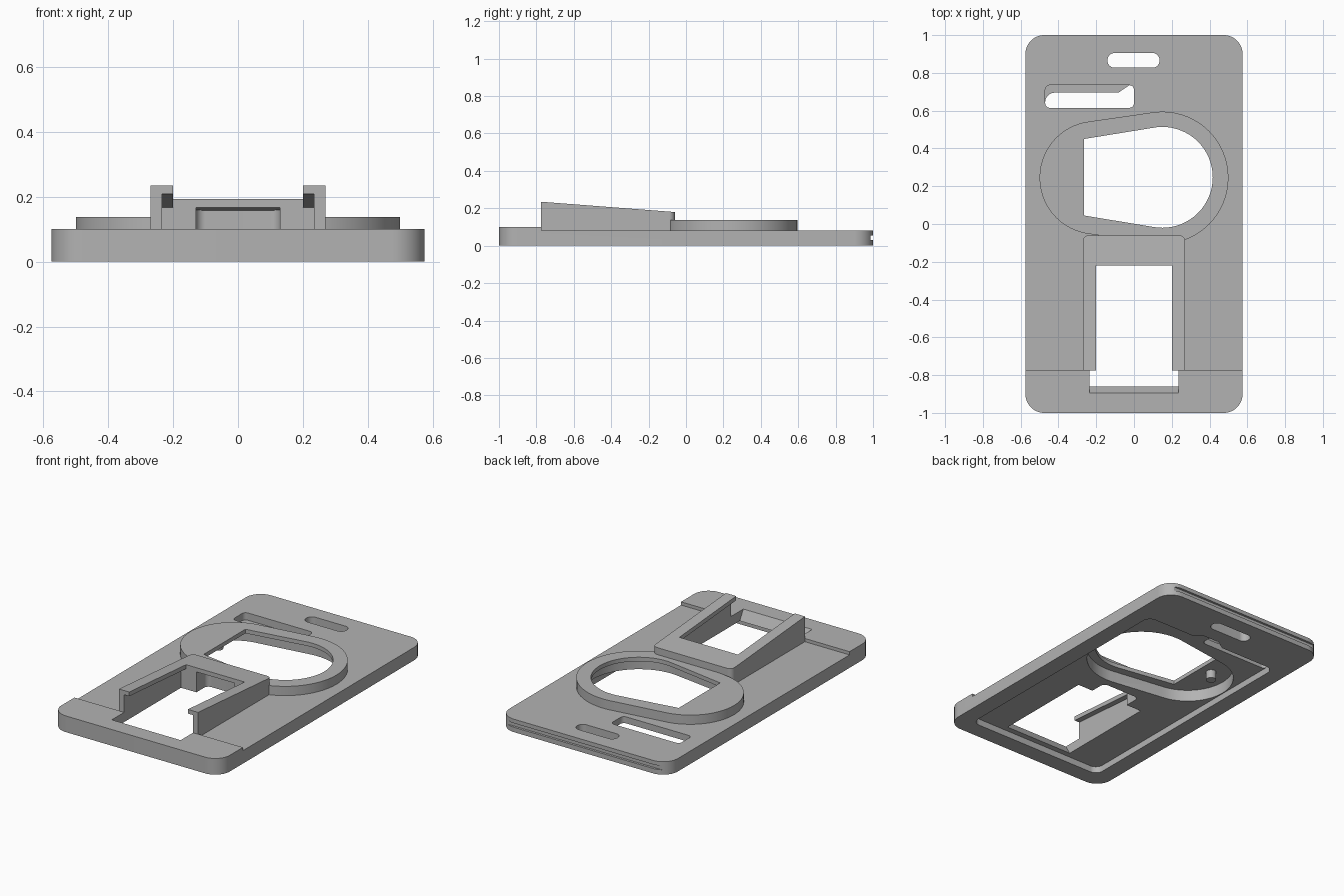
import bpy, bmesh, math
from mathutils import Vector
from mathutils.geometry import convex_hull_2d

cube = bpy.data.objects.get("Cube")
if cube:
    bpy.data.objects.remove(cube, do_unlink=True)

grey = bpy.data.materials.new("light_grey")
grey.use_nodes = True
colour = (0.45, 0.45, 0.45, 1)
grey.diffuse_color = colour
grey.node_tree.nodes["Principled BSDF"].inputs["Base Color"].default_value = colour


def hull(*circles, n=64):
    """Convex outline around circles (x, y, radius); radius 0 is a sharp corner."""
    pts = []
    for x, y, r in circles:
        for i in range(n if r else 1):
            a = math.tau * i / n
            pts.append(Vector((x + r * math.cos(a), y + r * math.sin(a))))
    return [pts[i] for i in convex_hull_2d(pts)]


def rect(x0, x1, y0, y1, r=0):
    return hull(*[(x, y, r) for x in (x0 + r, x1 - r) for y in (y0 + r, y1 - r)])


def prism(name, outline, z0, z1, top=None):
    """Extrude an outline; z1 is a height or a function of y."""
    height = z1 if callable(z1) else lambda y: z1
    bm = bmesh.new()
    low = [bm.verts.new((p.x, p.y, z0)) for p in outline]
    high = [bm.verts.new((p.x, p.y, height(p.y))) for p in (top or outline)]
    bm.faces.new(low[::-1])
    bm.faces.new(high)
    for i in range(len(low)):
        j = (i + 1) % len(low)
        bm.faces.new((low[i], low[j], high[j], high[i]))
    bmesh.ops.recalc_face_normals(bm, faces=bm.faces)
    mesh = bpy.data.meshes.new(name)
    bm.to_mesh(mesh)
    bm.free()
    mesh.materials.append(grey)
    obj = bpy.data.objects.new(name, mesh)
    bpy.context.collection.objects.link(obj)
    return obj


def combine(target, tool, operation):
    mod = target.modifiers.new(operation, "BOOLEAN")
    mod.operation, mod.solver, mod.object = operation, "EXACT", tool
    bpy.context.view_layer.objects.active = target
    bpy.ops.object.modifier_apply(modifier=mod.name)
    bpy.data.objects.remove(tool, do_unlink=True)


def ramp(y):
    return 0.235 - 0.077 * (y + 0.775)


def ceiling(y):
    return ramp(y) - 0.026


# Base plate with the raised front strip
plate = prism("base_plate", rect(-0.575, 0.575, -1, 1, 0.1), 0, 0.1)
combine(plate, prism("step", rect(-1, 1, -0.773, 2), 0.08, 0.3), "DIFFERENCE")

# Raised teardrop ring and sloped bracket
ring = hull((0.15, 0.245, 0.35), (-0.2, 0.245, 0.3))
combine(plate, prism("ring", ring, 0.05, 0.137), "UNION")
bracket = hull((-0.24, -0.09, 0.03), (0.24, -0.09, 0.03),
               (-0.27, -0.775, 0), (0.27, -0.775, 0))
combine(plate, prism("bracket", bracket, 0.05, ramp), "UNION")

# Bracket cavity, with its front wall leaning outward
low = [Vector(p) for p in ((-0.235, -0.848), (0.235, -0.848), (0.235, -0.22), (-0.235, -0.22))]
high = [Vector((p.x, -0.967 if p.y < -0.5 else p.y)) for p in low]
cutters = [
    prism("bracket_cavity", low, 0.02, ceiling, high),
    prism("bracket_recess", rect(-0.13, 0.13, -0.4, -0.115, 0.03), 0.021, ceiling),
    prism("bracket_window", rect(-0.2, 0.2, -0.85, -0.221), 0.03, 0.5),
    # Underside pocket and its notch
    prism("pocket", rect(-0.47, 0.47, -0.895, 0.695, 0.05), -0.1, 0.04),
    prism("pocket_notch", hull((-0.09, 0.69, 0), (-0.02, 0.72, 0.015),
                               (0.09, 0.72, 0.015), (0.14, 0.69, 0)), -0.11, 0.0401),
    # Hollow under the ring and the opening through it
    prism("ring_hollow", hull((0.15, 0.245, 0.315), (-0.2, 0.245, 0.265)), 0.01, 0.112),
    prism("ring_opening", hull((0.15, 0.247, 0.267), (-0.265, 0.45, 0), (-0.265, 0.045, 0)),
          0.015, 0.5),
    # Strap slots and the groove along the back edge
    prism("long_slot", rect(-0.47, 0, 0.615, 0.735, 0.025), 0.035, 0.3),
    prism("short_slot", rect(-0.14, 0.135, 0.828, 0.905, 0.036), -0.2, 0.3),
    prism("back_groove", rect(-1, 1, 0.986, 1.2), 0.03, 0.055),
]
for cutter in cutters:
    combine(plate, cutter, "DIFFERENCE")

# Small peg under the ring
peg = prism("peg", hull((-0.34, 0.29, 0.03)), 0.06, 0.118)

for obj in (plate, peg):
    bpy.ops.object.select_all(action="DESELECT")
    obj.select_set(True)
    bpy.context.view_layer.objects.active = obj
    bpy.ops.object.shade_smooth_by_angle(angle=math.radians(30))
